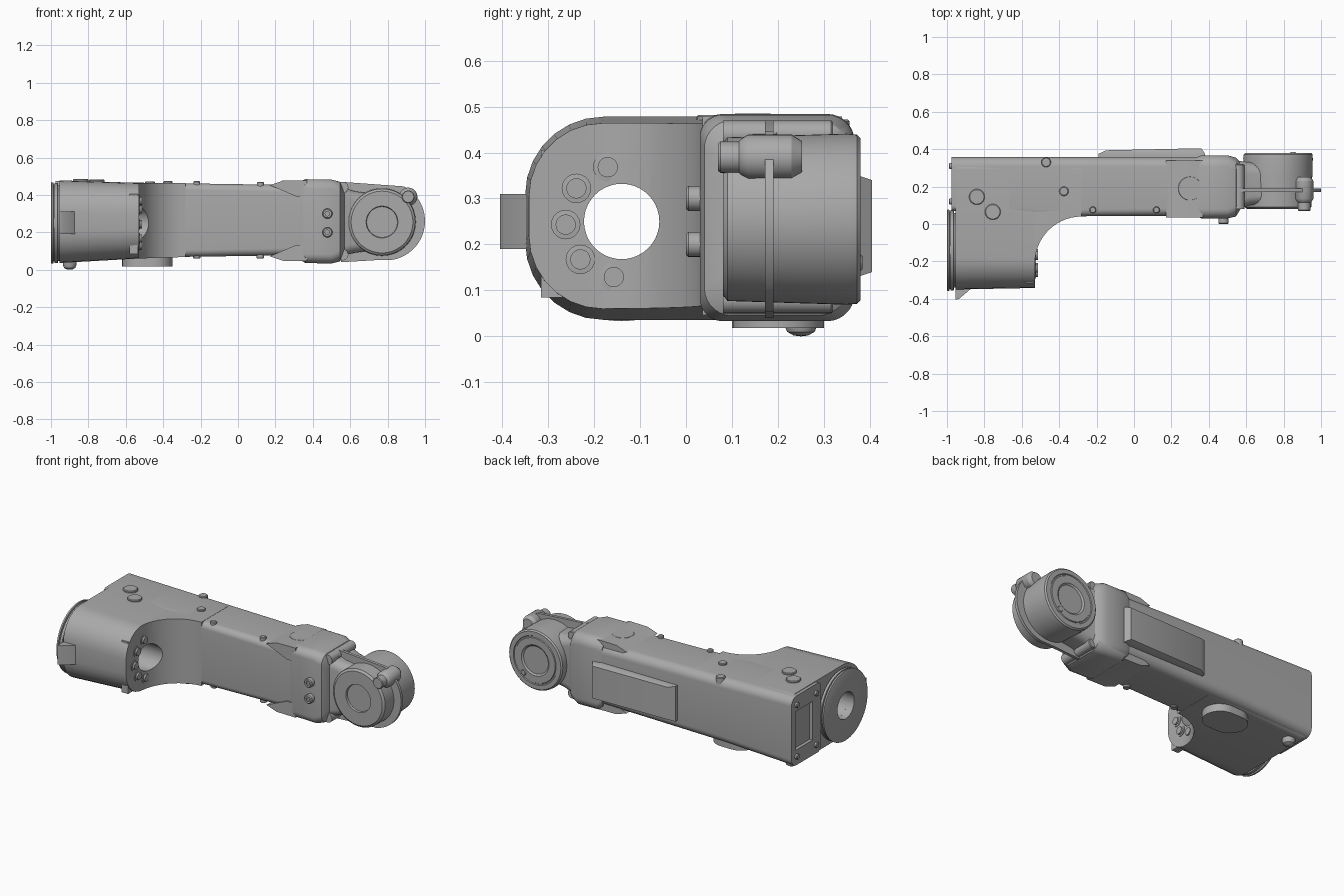
import bpy, bmesh, math
from mathutils import Vector, Matrix

if "Cube" in bpy.data.objects:
    bpy.data.objects.remove(bpy.data.objects["Cube"])

grey = bpy.data.materials.new("cast_grey")
grey.use_nodes = True
colour = (0.4, 0.4, 0.4, 1)
grey.diffuse_color = colour
grey.node_tree.nodes["Principled BSDF"].inputs["Base Color"].default_value = colour
X, Y, Z = Vector((1, 0, 0)), Vector((0, 1, 0)), Vector((0, 0, 1))


def shade(ob):
    bpy.ops.object.select_all(action='DESELECT')
    ob.select_set(True)
    bpy.context.view_layer.objects.active = ob
    bpy.ops.object.shade_smooth_by_angle(angle=math.radians(32))


def finish(name, bm):
    bmesh.ops.remove_doubles(bm, verts=bm.verts, dist=1e-5)
    bmesh.ops.recalc_face_normals(bm, faces=bm.faces)
    mesh = bpy.data.meshes.new(name)
    bm.to_mesh(mesh)
    bm.free()
    ob = bpy.data.objects.new(name, mesh)
    bpy.context.collection.objects.link(ob)
    mesh.materials.append(grey)
    shade(ob)
    return ob


def loft(name, sections):
    """Skin a run of equal-length outlines and cap both ends."""
    bm = bmesh.new()
    rings = [[bm.verts.new(p) for p in s] for s in sections]
    n = len(rings[0])
    for a, b in zip(rings, rings[1:]):
        for i in range(n):
            j = (i + 1) % n
            bm.faces.new((a[i], a[j], b[j], b[i]))
    bm.faces.new(rings[0])
    bm.faces.new(rings[-1])
    return finish(name, bm)


def prism(name, pts, axis, lo, hi):
    """Extrude a flat outline along axis 0, 1 or 2."""
    def put(p, t):
        q = list(p)
        q.insert(axis, t)
        return q
    return loft(name, [[put(p, t) for p in pts] for t in (lo, hi)])


def turned(name, origin, axis, profile, seg=48, closed=False):
    """Spin (radius, height) points about an axis."""
    bm = bmesh.new()
    rot = Z.rotation_difference(axis).to_matrix()
    base = Vector(origin)
    rings = []
    for r, t in profile:
        ring = []
        for i in range(seg):
            a = math.tau * i / seg
            ring.append(bm.verts.new(base + rot @ Vector((r * math.cos(a), r * math.sin(a), t))))
        rings.append(ring)
    pairs = list(zip(rings, rings[1:]))
    if closed:
        pairs.append((rings[-1], rings[0]))
    for a, b in pairs:
        for i in range(seg):
            j = (i + 1) % seg
            bm.faces.new((a[i], a[j], b[j], b[i]))
    return finish(name, bm)


def rod(name, origin, axis, r, length, seg=24, edge=0.004):
    return turned(name, origin, axis,
                  [(0, 0), (r, 0), (r, length - edge), (r - edge, length), (0, length)], seg)


def section(x, y0, y1, z0, z1, front, back, n=7):
    """Rounded rectangle across the arm, with front and back corner radii."""
    pts = []
    corners = [(y1, z1, back, -1, -1, 0), (y0, z1, front, 1, -1, 1),
               (y0, z0, front, 1, 1, 2), (y1, z0, back, -1, 1, 3)]
    for y, z, r, sy, sz, q in corners:
        for i in range(n + 1):
            a = (q + i / n) * math.pi / 2
            pts.append((x, y + sy * r + r * math.cos(a), z + sz * r + r * math.sin(a)))
    return pts


def cut(ob, cutter):
    mod = ob.modifiers.new("cut", 'BOOLEAN')
    mod.operation = 'DIFFERENCE'
    mod.solver = 'EXACT'
    mod.object = cutter
    bpy.context.view_layer.objects.active = ob
    bpy.ops.object.modifier_apply(modifier=mod.name)
    bpy.data.objects.remove(cutter)
    shade(ob)


def arc(cx, cz, r, a0, a1, n):
    return [(cx + r * math.cos(math.radians(a0 + (a1 - a0) * i / n)),
             cz + r * math.sin(math.radians(a0 + (a1 - a0) * i / n))) for i in range(n + 1)]


BORE = (-0.14, 0.25)

# Offset housing, swept into the arm by a concave fillet and bored through
housing = loft("offset_housing", [
    section(-0.955, -0.35, 0.34, 0.036, 0.478, 0.17, 0.05),
    section(-0.53, -0.342, 0.34, 0.06, 0.464, 0.16, 0.05),
    section(-0.28, -0.34, 0.34, 0.068, 0.463, 0.16, 0.05)])
fillet = [(-0.53, -0.6), (-0.53, -0.21)] + arc(-0.28, -0.21, 0.25, 180, 90, 14)[1:]
cut(housing, prism("fillet_cutter", fillet + [(-0.1, 0.04), (-0.1, -0.6)], 2, -0.2, 0.8))
cut(housing, rod("bore_cutter", (-1.2, *BORE), X, 0.082, 0.9, 40))

# Long arm tube
arm = loft("arm_tube", [
    section(-0.975, 0.07, 0.358, 0.045, 0.475, 0.03, 0.05),
    section(-0.5, 0.04, 0.358, 0.066, 0.465, 0.035, 0.05),
    section(0.36, 0.045, 0.355, 0.078, 0.452, 0.04, 0.05)])
pocket = [(0.15, 0.14), (0.32, 0.14), (0.32, 0.38), (0.15, 0.38)]
cut(arm, prism("pocket_cutter", pocket, 0, -1.1, -0.945))
for y in (0.12, 0.31):
    for z in (0.1, 0.42):
        rod("end_screw", (-0.97, y, z), -X, 0.016, 0.02, 16)

# Mounting flange with groove and bore
turned("mounting_flange", (-0.95, *BORE), -X,
       [(0.082, -0.01), (0.2, -0.01), (0.2, 0.012), (0.215, 0.014), (0.215, 0.03),
        (0.207, 0.032), (0.207, 0.036), (0.217, 0.038), (0.217, 0.048), (0.213, 0.05),
        (0.082, 0.05)], 56, True)

# Bolt circle on the inner housing face
for i in range(7):
    a = math.radians(65 + i * 39.4)
    centre = (-0.54, BORE[0] + 0.122 * math.cos(a), BORE[1] + 0.122 * math.sin(a))
    turned("flange_bolt", centre, X,
           [(0, 0), (0.032, 0), (0.032, 0.014), (0.022, 0.015), (0.022, 0.026), (0, 0.026)], 20)
for z in (0.11, 0.38):
    prism("housing_lug", [(-0.58, z - 0.025), (-0.535, z - 0.025),
                          (-0.535, z + 0.025), (-0.58, z + 0.025)], 1, -0.315, -0.26)

# Cable bracket at the front of the housing
prism("cable_bracket", [(-0.955, -0.405), (-0.935, -0.4), (-0.87, -0.345), (-0.955, -0.33)],
      2, 0.19, 0.31)

# Underside boss and foot
stadium = arc(-0.45, 0.2, 0.1, -90, 90, 14) + arc(-0.52, 0.2, 0.1, 90, 270, 14)
prism("underside_boss", stadium, 2, 0.018, 0.1)
turned("underside_foot", (-0.9, 0.25, 0.06), -Z,
       [(0, 0), (0.036, 0), (0.036, 0.035), (0.03, 0.05), (0.016, 0.058), (0, 0.06)], 24)

# Back cover plate with sloping edges
loft("back_cover", [
    [(-0.19, 0.34, 0.13), (0.38, 0.34, 0.13), (0.38, 0.34, 0.35), (-0.19, 0.34, 0.35)],
    [(-0.19, 0.375, 0.13), (0.38, 0.375, 0.13), (0.38, 0.375, 0.35), (-0.19, 0.375, 0.35)],
    [(-0.15, 0.394, 0.14), (0.36, 0.405, 0.14), (0.36, 0.405, 0.34), (-0.15, 0.394, 0.34)]])

# Plugs and studs on the top, studs below
for x, y, r, top in [(-0.84, 0.145, 0.042, 0.485), (-0.755, 0.065, 0.042, 0.482),
                     (-0.375, 0.175, 0.025, 0.474), (0.3, 0.19, 0.066, 0.478),
                     (-0.22, 0.075, 0.018, 0.474), (0.12, 0.075, 0.018, 0.47),
                     (-0.47, 0.33, 0.026, 0.472)]:
    rod("top_plug", (x, y, 0.42), Z, r, top - 0.42, 28)
for x in (-0.22, 0.12):
    rod("bottom_stud", (x, 0.08, 0.12), -Z, 0.02, 0.06, 20)

# Shoulder wedges where the arm meets the wrist
wedge = [(0.17, 0.19), (0.24, 0.214), (0.37, 0.216), (0.37, 0.13), (0.31, 0.13)]
for s in (1, -1):
    prism("shoulder_wedge", [(x, 0.262 + s * h) for x, h in wedge], 1, 0.036, 0.34)

# Wrist block
loft("wrist_block", [
    section(0.33, 0.045, 0.355, 0.055, 0.47, 0.05, 0.06),
    section(0.36, 0.03, 0.367, 0.036, 0.484, 0.05, 0.06),
    section(0.5, 0.03, 0.367, 0.033, 0.482, 0.05, 0.06),
    section(0.545, 0.04, 0.355, 0.045, 0.47, 0.06, 0.07),
    section(0.57, 0.08, 0.33, 0.08, 0.44, 0.06, 0.07)])
loft("wrist_neck", [
    section(0.54, 0.075, 0.34, 0.07, 0.45, 0.05, 0.06),
    section(0.62, 0.1, 0.33, 0.09, 0.42, 0.05, 0.06),
    section(0.76, 0.11, 0.32, 0.11, 0.4, 0.05, 0.06)])
for z in (0.2, 0.3):
    turned("wrist_bolt", (0.478, 0.04, z), -Y,
           [(0, 0), (0.027, 0), (0.027, 0.035), (0.022, 0.04), (0.012, 0.04), (0.012, 0.03), (0, 0.03)], 24)
for z in (0.08, 0.44):
    rod("wrist_lug", (0.56, 0.08, z), Y, 0.03, 0.24)
    rod("seam_bolt", (0.57, 0.145, z), Y, 0.022, 0.055, 6)

# Thin seam flange around the wrist joint
seam = [(0.55, 0.04), (0.75, 0.052)] + arc(0.79, 0.26, 0.21, -80, 62, 22) + [(0.55, 0.47)]
prism("seam_flange", seam, 1, 0.172, 0.19)

# Wrist drum with a recessed front hub and a grooved back cap
turned("wrist_drum", (0.77, 0, 0.255), Y,
       [(0, 0.092), (0.082, 0.092), (0.085, 0.08), (0.165, 0.08), (0.178, 0.09),
        (0.183, 0.25), (0.186, 0.35), (0.184, 0.372), (0.176, 0.38), (0.15, 0.38),
        (0.147, 0.375), (0.14, 0.375), (0.137, 0.38), (0.095, 0.38), (0.085, 0.372), (0, 0.372)], 64)
rod("drum_cap_screw", (0.85, 0.37, 0.16), Y, 0.018, 0.014, 16)

# Clamp lug on the drum
turned("clamp_lug", (0.91, 0.07, 0.39), Y,
       [(0, 0), (0.03, 0), (0.034, 0.005), (0.034, 0.045), (0.04, 0.05), (0.049, 0.065),
        (0.049, 0.16), (0.035, 0.182), (0, 0.182)], 28)
